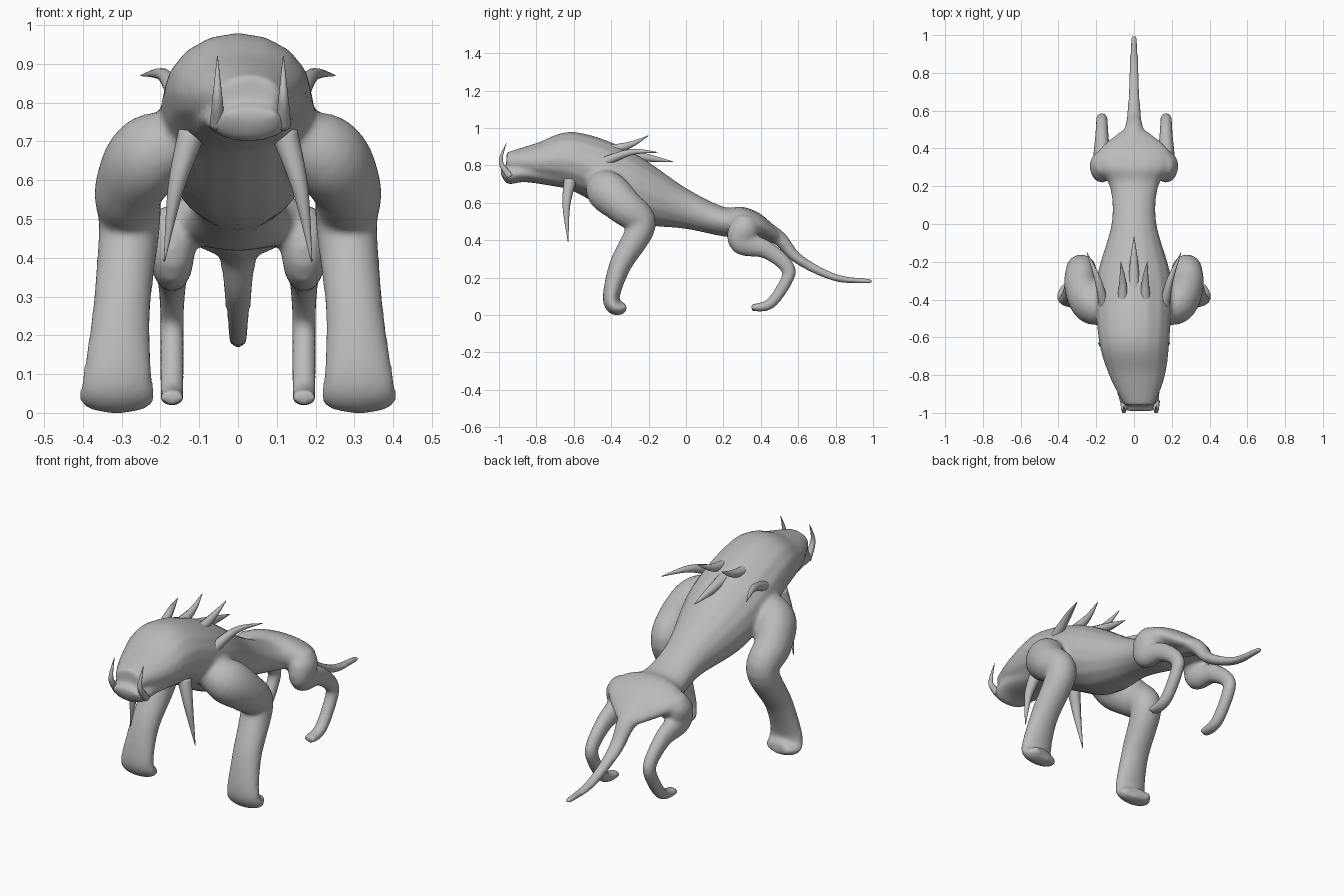
import bpy
import bmesh
from math import sin, cos, tau
from mathutils import Vector

default_cube = bpy.data.objects.get("Cube")
if default_cube:
    bpy.data.objects.remove(default_cube, do_unlink=True)

grey = (0.5, 0.5, 0.5, 1)
hide = bpy.data.materials.new("grey hide")
hide.use_nodes = True
hide.diffuse_color = grey
hide.node_tree.nodes["Principled BSDF"].inputs["Base Color"].default_value = grey


def smooth_path(keys, steps=6):
    """Pass a smooth curve through sections of (x, y, z, width, depth)."""
    keys = [Vector(key) for key in keys]
    padded = [keys[0], *keys, keys[-1]]
    path = []
    for before, start, end, after in zip(padded, keys, keys[1:], padded[3:]):
        leave, arrive = (end - before) / 2, (after - start) / 2
        for step in range(steps):
            t = step / steps
            ease = t * t * (3 - 2 * t)
            path.append(start.lerp(end, ease)
                        + leave * t * (1 - t) ** 2
                        - arrive * t * t * (1 - t))
    return path + [keys[-1]]


def loft(bm, keys, upright=False, sides=16, mirror=False):
    """Skin elliptical rings along a smooth path, optionally on both sides."""
    path = smooth_path(keys)
    points = [section.to_3d() for section in path]
    across = Vector((1, 0, 0))
    for hand in (1, -1) if mirror else (1,):
        rings = []
        for i, (point, section) in enumerate(zip(points, path)):
            following = points[min(i + 1, len(points) - 1)]
            tangent = (following - points[max(i - 1, 0)]).normalized()
            if upright:
                tangent = Vector((0, 1, 0))
            side = (across - tangent * across.dot(tangent)).normalized()
            up = tangent.cross(side)
            width, depth = section[3], section[4]
            ring = []
            for k in range(sides):
                angle = tau * k / sides
                spot = point + side * cos(angle) * width + up * sin(angle) * depth
                ring.append(bm.verts.new((spot.x * hand, spot.y, spot.z)))
            rings.append(ring)
        faces = [bm.faces.new(rings[0]), bm.faces.new(rings[-1])]
        for ring, following in zip(rings, rings[1:]):
            for k in range(sides):
                faces.append(bm.faces.new((ring[k - 1], ring[k], following[k], following[k - 1])))
        bmesh.ops.recalc_face_normals(bm, faces=faces)


def make(name, bm):
    mesh = bpy.data.meshes.new(name)
    bm.to_mesh(mesh)
    bm.free()
    mesh.materials.append(hide)
    mesh.shade_smooth()
    part = bpy.data.objects.new(name, mesh)
    bpy.context.collection.objects.link(part)
    return part


def spike(name, base, bend, tip, radius, mirror=False):
    """A curved horn that tapers to a point."""
    bm = bmesh.new()
    sharp = radius / 20
    loft(bm, [(*base, radius, radius), (*bend, radius * 0.6, radius * 0.6), (*tip, sharp, sharp)],
         sides=10, mirror=mirror)
    make(name, bm)


def head_turn(y):
    """Sideways drift of the muzzle, which is turned a little to the left."""
    return max(0, -y - 0.6) * 0.08


body = bmesh.new()

# Head and trunk: y, middle height, half width, half height
trunk = [(-0.96, 0.82, 0.08, 0.05), (-0.8, 0.82, 0.15, 0.1), (-0.6, 0.82, 0.19, 0.16),
         (-0.3, 0.69, 0.2, 0.19), (0, 0.57, 0.12, 0.11), (0.2, 0.5, 0.13, 0.08),
         (0.3, 0.5, 0.2, 0.08), (0.4, 0.48, 0.18, 0.06), (0.5, 0.42, 0.06, 0.03)]
# Lower jaw with a jutting lip
jaw = [(-0.99, 0.77, 0.07, 0.02), (-0.95, 0.75, 0.1, 0.05), (-0.85, 0.76, 0.12, 0.05),
       (-0.6, 0.73, 0.13, 0.06)]
for profile in (trunk, jaw):
    loft(body, [(head_turn(y), y, z, width, height) for y, z, width, height in profile], upright=True)

# Tail, thinning by a steady ratio
tail = [(0.4, 0.46), (0.5, 0.41), (0.6, 0.3), (0.8, 0.2), (1, 0.18)]
thickness = [0.07 * 0.72 ** i for i in range(len(tail))]
loft(body, [(0, y, z, r, r * 0.8) for (y, z), r in zip(tail, thickness)])

# Front legs: arm root, shoulder, elbow, shin, heel and curled toe
front_leg = [(0.1, -0.48, 0.72, 0.05, 0.05), (0.22, -0.43, 0.67, 0.1, 0.11),
             (0.28, -0.33, 0.58, 0.09, 0.1), (0.28, -0.24, 0.48, 0.08, 0.08),
             (0.3, -0.35, 0.27, 0.075, 0.06), (0.31, -0.4, 0.1, 0.09, 0.045),
             (0.31, -0.38, 0.04, 0.1, 0.04), (0.3, -0.33, 0.04, 0.08, 0.03)]
loft(body, front_leg, mirror=True)

# Hind legs: hip, thigh, knee, calf, hock, shank and toe
hind_leg = [(0.31, 0.53, 0.04), (0.31, 0.47, 0.08), (0.3, 0.39, 0.07), (0.43, 0.35, 0.05),
            (0.54, 0.26, 0.04), (0.54, 0.19, 0.035), (0.45, 0.06, 0.03), (0.35, 0.04, 0.02)]
loft(body, [(0.17, y, z, max(depth * 0.8, 0.032), depth) for y, z, depth in hind_leg], mirror=True)

# Blend the overlapping parts into one skin
beast = make("body", body)
blend = beast.modifiers.new("blend", "REMESH")
blend.mode = "VOXEL"
blend.voxel_size = 0.011
blend.use_smooth_shade = True
relax = beast.modifiers.new("relax", "SMOOTH")
relax.iterations = 10

# Spikes and horns
spike("beard_spikes", (0.12, -0.62, 0.72), (0.16, -0.64, 0.58), (0.19, -0.63, 0.39), 0.035, mirror=True)
spike("side_horns", (0.15, -0.48, 0.8), (0.19, -0.3, 0.87), (0.25, -0.15, 0.87), 0.03, mirror=True)
spike("mane_spikes", (0.06, -0.42, 0.88), (0.06, -0.3, 0.91), (0.07, -0.2, 0.96), 0.03, mirror=True)
spike("centre_spike", (0, -0.37, 0.87), (0, -0.2, 0.84), (0, -0.07, 0.82), 0.035)

# Tusks, spaced about the turned muzzle
for name, hand in (("left_tusk", 1), ("right_tusk", -1)):
    x = head_turn(-1) + hand * 0.085
    spike(name, (x, -0.94, 0.74), (x, -0.99, 0.82), (x, -0.96, 0.92), 0.02)
